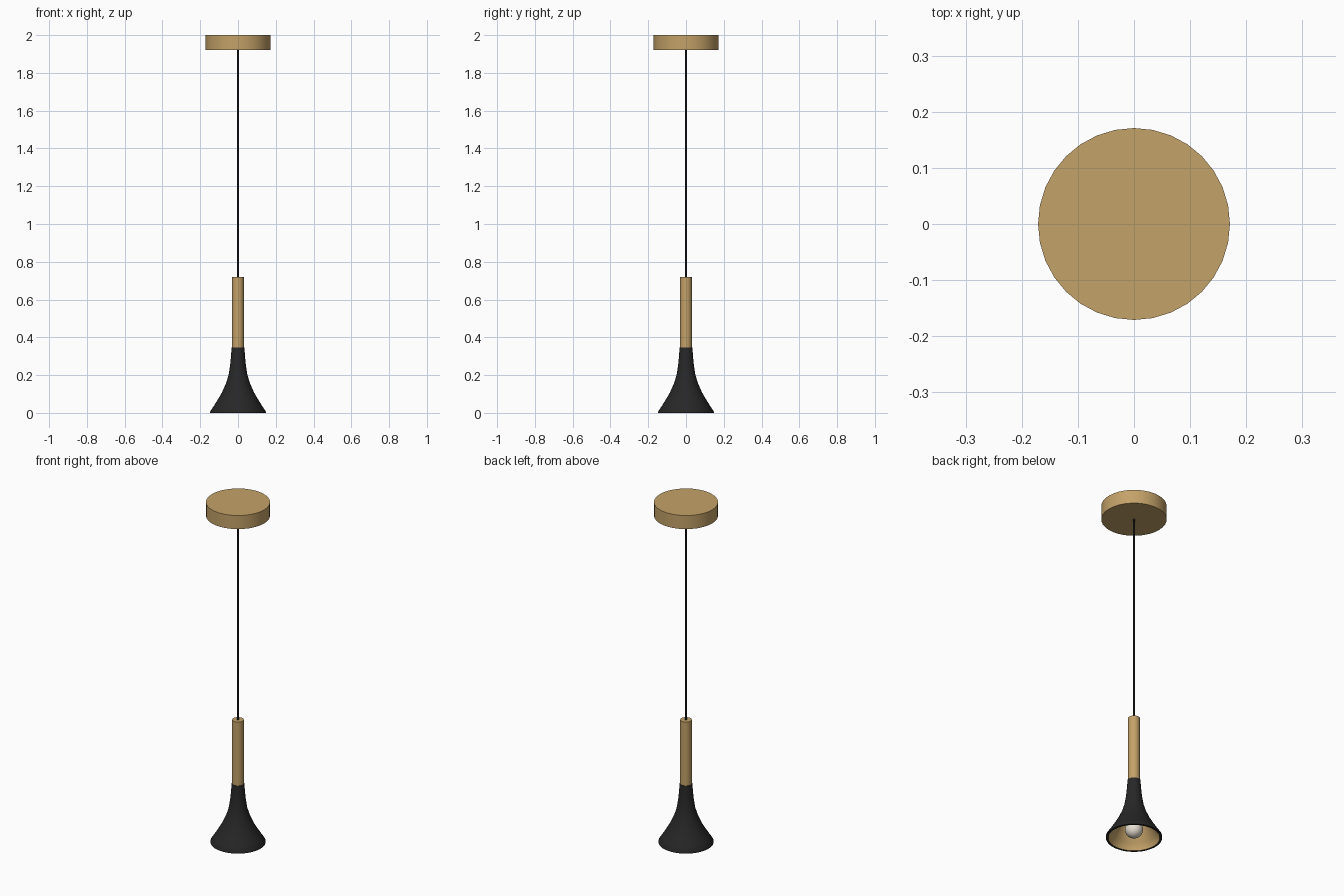
import bpy, bmesh, math

if "Cube" in bpy.data.objects:
    bpy.data.objects.remove(bpy.data.objects["Cube"])

SIDES = 32


def material(name, rgb):
    m = bpy.data.materials.new(name)
    m.diffuse_color = (*rgb, 1)
    m.use_nodes = True
    m.node_tree.nodes["Principled BSDF"].inputs["Base Color"].default_value = m.diffuse_color
    return m


brass = material("brass", (0.55, 0.36, 0.14))
black = material("black", (0.02, 0.02, 0.02))
glass = material("warm_glass", (0.8, 0.74, 0.64))


def lathe(name, profile, mats, sides=SIDES, inner_from=None):
    """Revolve (radius, z) points around z; segments from inner_from on use the second material."""
    bm = bmesh.new()
    rings = []
    for r, z in profile:
        if r == 0:
            rings.append([bm.verts.new((0, 0, z))] * sides)
        else:
            rings.append([bm.verts.new((r * math.cos(a), r * math.sin(a), z))
                          for a in (2 * math.pi * i / sides for i in range(sides))])
    for k, (lo, hi) in enumerate(zip(rings, rings[1:])):
        for i in range(sides):
            j = (i + 1) % sides
            corners = list(dict.fromkeys((lo[i], lo[j], hi[j], hi[i])))
            face = bm.faces.new(corners)
            if inner_from is not None and k >= inner_from:
                face.material_index = 1
    bmesh.ops.recalc_face_normals(bm, faces=bm.faces[:])
    mesh = bpy.data.meshes.new(name)
    bm.to_mesh(mesh)
    bm.free()
    for m in mats:
        mesh.materials.append(m)
    ob = bpy.data.objects.new(name, mesh)
    bpy.context.collection.objects.link(ob)
    bpy.ops.object.select_all(action='DESELECT')
    ob.select_set(True)
    bpy.context.view_layer.objects.active = ob
    bpy.ops.object.shade_smooth_by_angle(angle=math.radians(40))
    return ob


def rod(name, r, z0, z1, mat, sides=SIDES):
    return lathe(name, [(0, z0), (r, z0), (r, z1), (0, z1)], [mat], sides)


# Ceiling canopy, cord and handle tube
rod("ceiling_canopy", 0.171, 1.92, 2.0, brass)
rod("cord", 0.005, 0.71, 1.93, black, 12)
rod("stem", 0.031, 0.335, 0.72, brass)

# Flared shade: black outside and rim, brass inside
outer = [(0.034, 0.345), (0.037, 0.30), (0.042, 0.25), (0.050, 0.20), (0.064, 0.155),
         (0.084, 0.11), (0.107, 0.07), (0.129, 0.035), (0.147, 0.008), (0.147, 0.0)]
inner = [(max(r - 0.012, 0.02), z) for r, z in reversed(outer[:-1])]
rim = [(0.135, 0.0)]
lathe("shade", [(0, 0.345)] + outer + rim + inner[:-1] + [(0, 0.30)],
      [black, brass], inner_from=len(outer) + 1)

# Bulb with its socket
R, ZC = 0.047, 0.05
ball = [(R * math.sin(math.pi * i / 16), ZC - R * math.cos(math.pi * i / 16)) for i in range(1, 14)]
lathe("bulb", [(0, ZC - R)] + ball + [(0.02, 0.13), (0.02, 0.15), (0, 0.15)], [glass])
rod("socket", 0.023, 0.14, 0.31, brass, 24)
